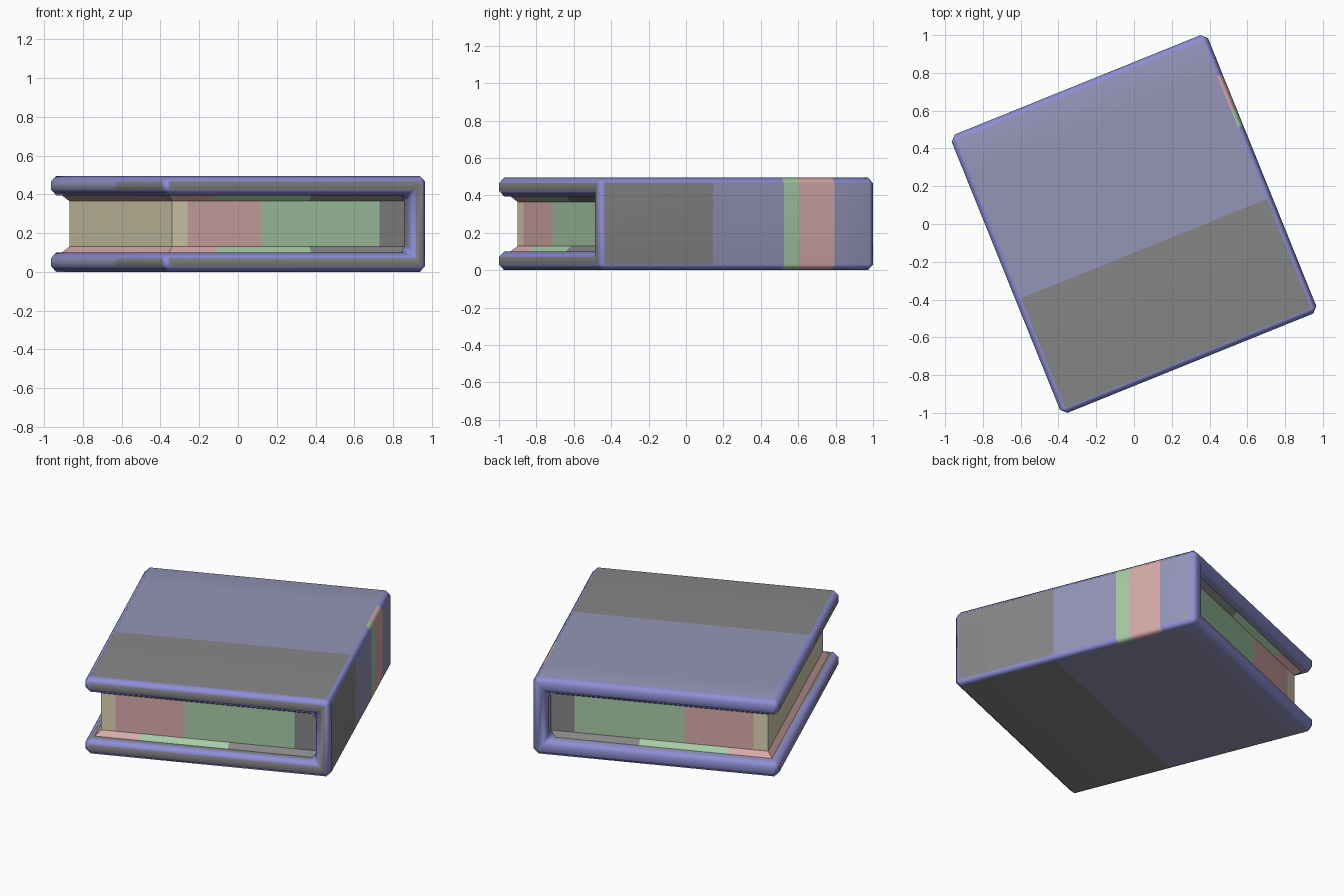
import bpy, bmesh, math
from mathutils import Vector

if "Cube" in bpy.data.objects:
    bpy.data.objects.remove(bpy.data.objects["Cube"])

ANGLE = math.radians(22)
HX, HY, H = 0.732, 0.795, 0.495      # half width, half length, height of the book


def material(name, rgb):
    m = bpy.data.materials.new(name)
    m.diffuse_color = (*rgb, 1)
    m.use_nodes = True
    m.node_tree.nodes["Principled BSDF"].inputs["Base Color"].default_value = m.diffuse_color
    return m


MATS = [material("lavender blue", (0.30, 0.30, 0.48)),
        material("grey", (0.24, 0.24, 0.24)),
        material("green", (0.38, 0.60, 0.38)),
        material("pink", (0.68, 0.40, 0.40)),
        material("cream", (0.72, 0.66, 0.45)),
        material("periwinkle edge", (0.27, 0.27, 0.66))]
BLUE, GREY, GREEN, PINK, CREAM, EDGE = range(6)


def cut(bm, axis, positions):
    """Slice the whole mesh across one axis so colours can change there."""
    n = Vector((axis == 0, axis == 1, 0))
    for p in positions:
        bmesh.ops.bisect_plane(bm, geom=bm.verts[:] + bm.edges[:] + bm.faces[:],
                               plane_co=n * p, plane_no=n)


def finish(name, bm, rule):
    bm.normal_update()
    for f in bm.faces:
        f.material_index = rule(f.calc_center_median(), f.normal)
        f.smooth = True
    mesh = bpy.data.meshes.new(name)
    bm.to_mesh(mesh)
    bm.free()
    for m in MATS:
        mesh.materials.append(m)
    ob = bpy.data.objects.new(name, mesh)
    ob.rotation_euler.z = ANGLE
    bpy.context.collection.objects.link(ob)
    return ob


# cover: U-shaped profile extruded along the spine, all edges bevelled
T, SPINE = 0.10, 0.64
profile = [(-HX, 0), (HX, 0), (HX, H), (-HX, H),
           (-HX, H - T), (SPINE, H - T), (SPINE, T), (-HX, T)]
bm = bmesh.new()
face = bm.faces.new([bm.verts.new((x, -HY, z)) for x, z in profile])
ext = bmesh.ops.extrude_face_region(bm, geom=[face])
bmesh.ops.translate(bm, vec=(0, 2 * HY, 0),
                    verts=[v for v in ext["geom"] if isinstance(v, bmesh.types.BMVert)])
bmesh.ops.recalc_face_normals(bm, faces=bm.faces[:])
bmesh.ops.bevel(bm, geom=bm.edges[:], offset=0.03, segments=1,
                profile=0.5, affect='EDGES')
cut(bm, 1, [-0.14, 0.27, 0.36, 0.56])


def cover_colour(c, n):
    if c.x > HX - 0.029 and n.x > 0.5 and 0.27 < c.y < 0.56:   # spine bands
        return GREEN if c.y < 0.36 else PINK
    if max(abs(a) for a in n) < 0.95 or n.y > 0.9:             # worn edges
        return EDGE
    return GREY if c.y < -0.14 else BLUE


cover = finish("cover", bm, cover_colour)
wn = cover.modifiers.new("clean shading", 'WEIGHTED_NORMAL')
wn.keep_sharp = True

# page block: stacked rectangles that flare out where they meet the boards
bm = bmesh.new()
rings = []
for z, o in [(0.095, 0.035), (0.13, 0), (0.365, 0), (0.40, 0.035)]:
    x0, x1, y = -0.652 - o, 0.66, 0.707 + o
    rings.append([bm.verts.new(p) for p in
                  [(x0, -y, z), (x1, -y, z), (x1, y, z), (x0, y, z)]])
for a, b in zip(rings, rings[1:]):
    for i in range(4):
        j = (i + 1) % 4
        bm.faces.new([a[i], a[j], b[j], b[i]])
bm.faces.new(rings[0][::-1])
bm.faces.new(rings[-1])
cut(bm, 0, [-0.566, -0.42, -0.156, 0.11, 0.50])


def page_colour(c, n):
    if 0.13 < c.z < 0.365:
        return (CREAM if c.x < -0.566 else PINK if c.x < -0.156
                else GREEN if c.x < 0.50 else GREY)
    return PINK if c.x < -0.42 else GREEN if c.x < 0.11 else GREY


pages = finish("page_block", bm, page_colour)
for e in pages.data.edges:
    e.use_edge_sharp = True
